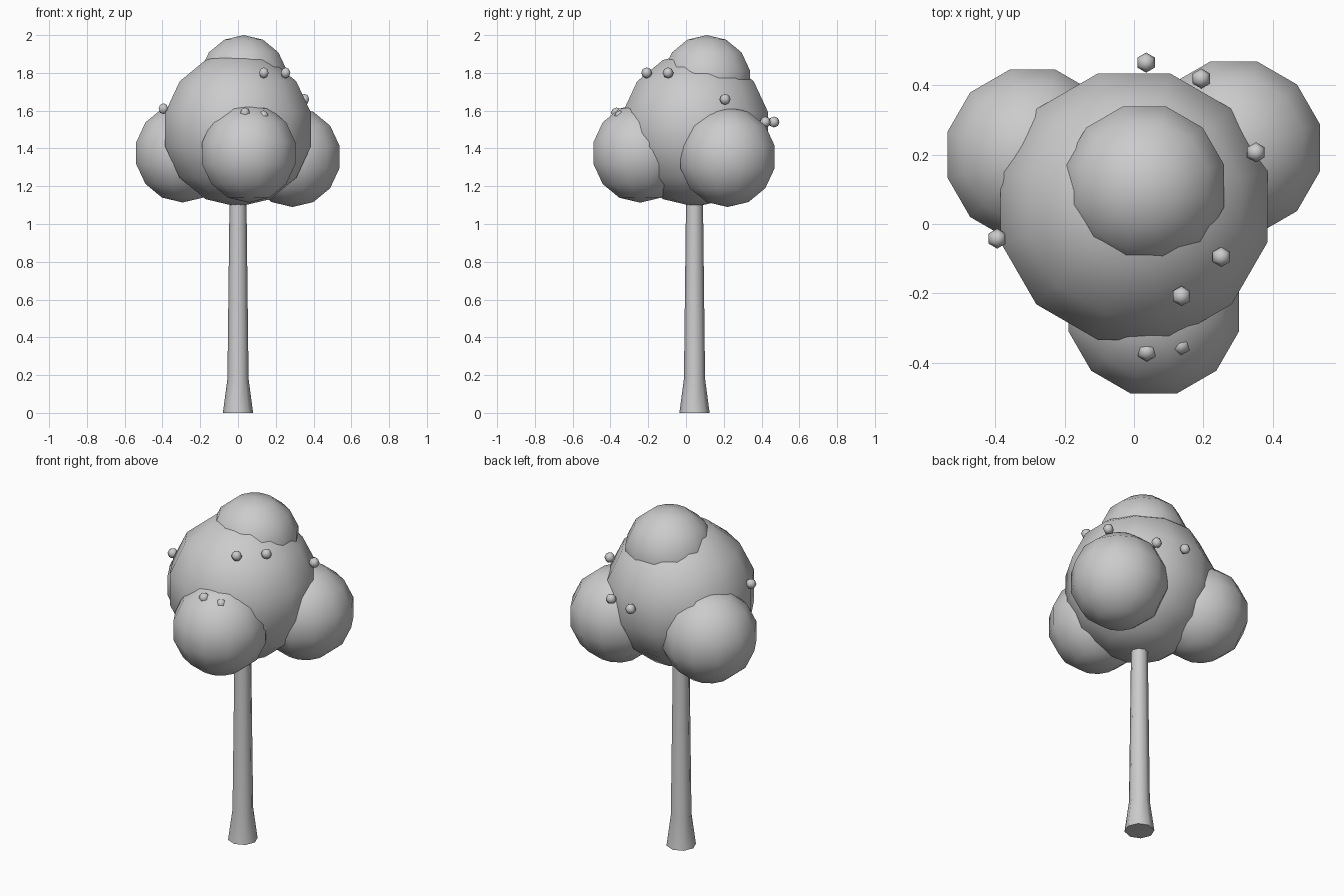
import bpy, bmesh, math
from mathutils import Matrix

if "Cube" in bpy.data.objects:
    bpy.data.objects.remove(bpy.data.objects["Cube"])

grey = bpy.data.materials.new("plain grey")
grey.diffuse_color = (0.6, 0.6, 0.6, 1)
grey.use_nodes = True
grey.node_tree.nodes["Principled BSDF"].inputs["Base Color"].default_value = grey.diffuse_color


def finish(bm, name, loc):
    bmesh.ops.recalc_face_normals(bm, faces=bm.faces)
    mesh = bpy.data.meshes.new(name)
    bm.to_mesh(mesh)
    bm.free()
    mesh.materials.append(grey)
    ob = bpy.data.objects.new(name, mesh)
    ob.location = loc
    bpy.context.collection.objects.link(ob)


def ball(name, loc, r, segs, rings, turn=0.0):
    bm = bmesh.new()
    bmesh.ops.create_uvsphere(bm, u_segments=segs, v_segments=rings, radius=r,
                              matrix=Matrix.Rotation(turn, 4, 'Z'))
    for f in bm.faces:
        f.smooth = True
    finish(bm, name, loc)


# Trunk: tapered eight-sided column with a flared foot
bm = bmesh.new()
N = 8
loops = []
for z, r in [(0, 0.08), (0.18, 0.056), (1.2, 0.044)]:
    loops.append([bm.verts.new((r * math.cos(2 * math.pi * i / N),
                                r * math.sin(2 * math.pi * i / N), z)) for i in range(N)])
for a, b in zip(loops, loops[1:]):
    for i in range(N):
        j = (i + 1) % N
        bm.faces.new((a[i], a[j], b[j], b[i])).smooth = True
for cap in (loops[0], loops[-1]):
    for e in bm.faces.new(cap).edges:
        e.smooth = False
finish(bm, "trunk", (0, 0.045, 0))

# Foliage: overlapping round clumps
clumps = {
    "main_foliage": ((0, 0.05, 1.50), 0.409),
    "top_foliage": ((0.03, 0.11, 1.756), 0.244),
    "left_foliage": ((-0.293, 0.20, 1.375), 0.261),
    "right_foliage": ((0.288, 0.22, 1.355), 0.265),
    "front_foliage": ((0.057, -0.243, 1.375), 0.262),
}
for name, (loc, r) in clumps.items():
    ball(name, loc, r, 12, 7, math.pi / 12)

# Fruit: small balls scattered on the foliage
fruit = [(0.137, -0.208, 1.80), (0.252, -0.095, 1.80), (0.352, 0.207, 1.66),
         (-0.395, -0.042, 1.61), (0.035, 0.466, 1.54), (0.194, 0.42, 1.54),
         (0.037, -0.368, 1.588), (0.135, -0.35, 1.572)]
for i, loc in enumerate(fruit):
    ball("fruit_%d" % (i + 1), loc, 0.029, 6, 4)
